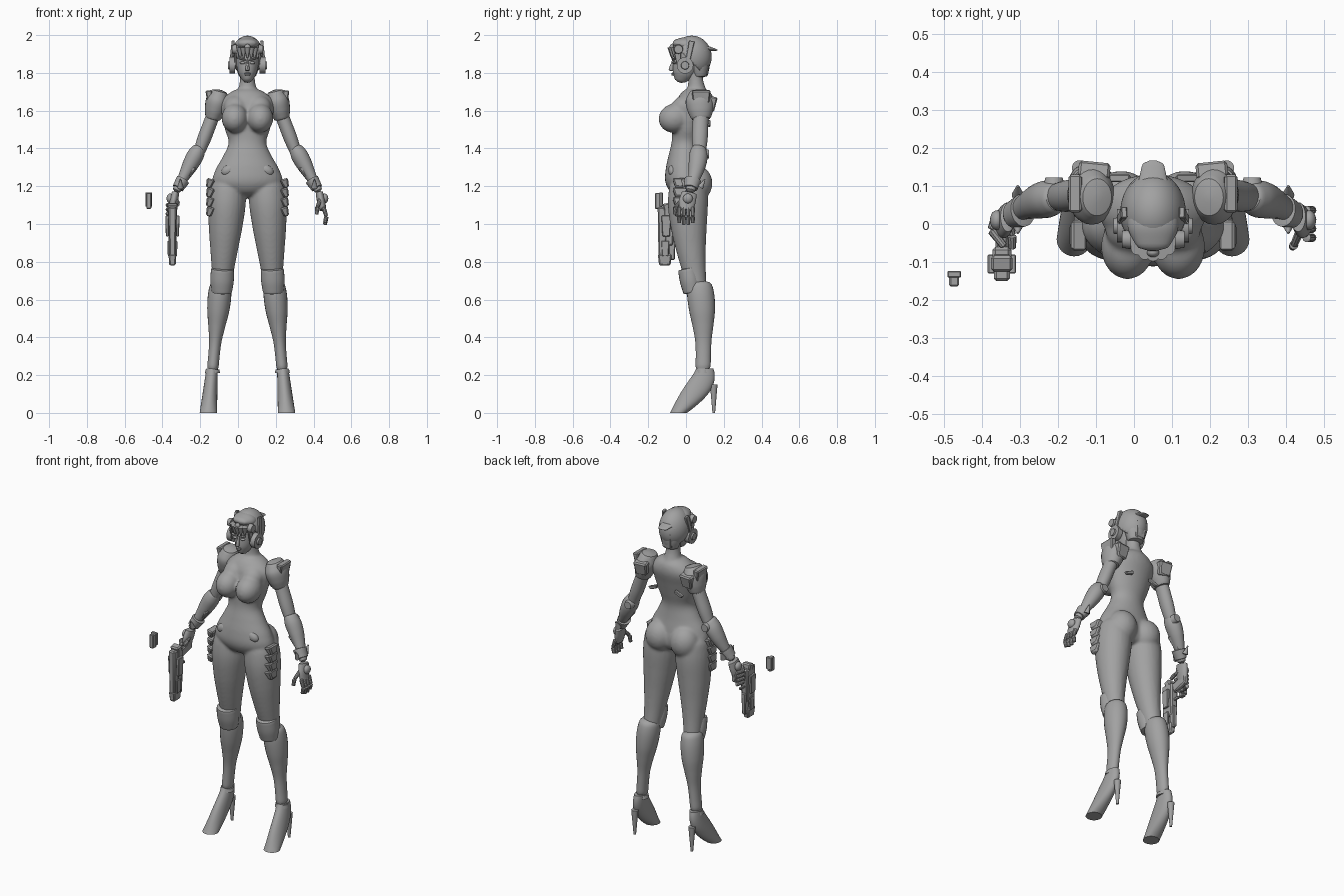
import bpy, bmesh, math
from mathutils import Euler, Matrix, Vector

if "Cube" in bpy.data.objects:
    bpy.data.objects.remove(bpy.data.objects["Cube"])

BODY_CENTRE = 0.05
X_AXIS = Vector((1, 0, 0))
Y_AXIS = Vector((0, 1, 0))
BACKWARD = (math.pi / 2, 0, 0)
SIDEWAYS = (0, math.pi / 2, 0)

GREY = (0.36, 0.36, 0.36, 1)
grey = bpy.data.materials.new("plain grey")
grey.use_nodes = True
grey.diffuse_color = GREY
grey.node_tree.nodes["Principled BSDF"].inputs["Base Color"].default_value = GREY


def finish(bm, name, pair=False):
    """Turn a bmesh into an object; a pair is mirrored across the body."""
    bmesh.ops.recalc_face_normals(bm, faces=bm.faces)
    mesh = bpy.data.meshes.new(name)
    bm.to_mesh(mesh)
    bm.free()
    mesh.materials.append(grey)
    part = bpy.data.objects.new(name, mesh)
    part.location.x = BODY_CENTRE
    bpy.context.collection.objects.link(part)
    bpy.ops.object.select_all(action='DESELECT')
    part.select_set(True)
    bpy.context.view_layer.objects.active = part
    bpy.ops.object.shade_smooth_by_angle(angle=math.radians(35))
    if pair:
        part.modifiers.new("other side", 'MIRROR').use_mirror_merge = False
    return part


def loft(name, rings, pair=False, sides=24):
    """Skin a list of ellipses, each a centre and two half-axis vectors."""
    bm = bmesh.new()
    angles = [math.tau * k / sides for k in range(sides)]
    loops = [[bm.verts.new(centre + across * math.cos(a) + deep * math.sin(a)) for a in angles]
             for centre, across, deep in rings]
    for low, high in zip(loops, loops[1:]):
        for k in range(sides):
            bm.faces.new((low[k - 1], low[k], high[k], high[k - 1]))
    bm.faces.new(loops[0])
    bm.faces.new(loops[-1])
    return finish(bm, name, pair)


def smooth_value(values, t):
    """Read a smooth curve through evenly spaced values at t from start to end."""
    last = len(values) - 1
    i = min(int(t * last), last - 1)
    f = t * last - i
    a, b, c, d = values[max(i - 1, 0)], values[i], values[i + 1], values[min(i + 2, last)]
    return b + f * (c - a + f * (2*a - 5*b + 4*c - d + f * (3*b - 3*c + d - a))) / 2


def limb(name, start, end, widths, depth=1, extra=0, bow=0, pair=False, sides=24):
    """Round-ended limb with smoothly varying widths; bow bends it along y."""
    start, end = Vector(start), Vector(end)
    direction = (end - start).normalized()
    deep = direction.cross(X_AXIS).normalized()
    across = deep.cross(direction)
    steps = 6 * len(widths)
    rings = []
    for k in range(steps + 1):
        t = k / steps
        cap = max(0.3, math.sqrt(1 - abs(2*t - 1) ** 24))
        width = smooth_value(widths, t)
        centre = start.lerp(end, t) + Y_AXIS * bow * math.sin(math.pi * t)
        rings.append((centre, across * width * cap, deep * (width * depth + extra) * cap))
    return loft(name, rings, pair, sides)


def place(centre, size, turn):
    return Matrix.LocRotScale(Vector(centre), Euler(turn), Vector(size))


def blob(name, centre, size, turn=(0, 0, 0), pair=False):
    bm = bmesh.new()
    bmesh.ops.create_uvsphere(bm, u_segments=24, v_segments=16, radius=1,
                              matrix=place(centre, size, turn))
    return finish(bm, name, pair)


def box(name, centre, size, turn=(0, 0, 0), taper=0.8, pair=False):
    """Chamfered box, narrower at the bottom by the taper."""
    bm = bmesh.new()
    bmesh.ops.create_cube(bm, size=1)
    for v in bm.verts:
        if v.co.z < 0:
            v.co.xy *= taper
    bmesh.ops.transform(bm, matrix=place(centre, size, turn), verts=bm.verts)
    bmesh.ops.bevel(bm, geom=bm.edges[:], offset=min(size) / 6, segments=1, affect='EDGES')
    return finish(bm, name, pair)


def cone(name, centre, base, tip, length, turn=(0, 0, 0), pair=False):
    bm = bmesh.new()
    bmesh.ops.create_cone(bm, cap_ends=True, segments=20, radius1=base, radius2=tip,
                          depth=length, matrix=place(centre, (1, 1, 1), turn))
    return finish(bm, name, pair)


# Joints of the left side
hip, knee, ankle = (Vector(p) for p in ((.1, .01, 1.25), (.14, .07, .7), (.185, .09, .22)))
shoulder, elbow, wrist = (Vector(p) for p in ((.165, .08, 1.62), (.26, .07, 1.37), (.38, .02, 1.17)))

# Body skin: trunk, neck, bust, seat and thighs fused into one surface
body = limb("body", (0, 0, 1.14), (0, .06, 1.72), [.12, .185, .17, .13, .1, .12, .135, .14, .08],
            depth=.36, extra=.04, bow=-.03, pair=True, sides=32)
skin = [
    body,
    limb("neck", (0, .06, 1.65), (0, .045, 1.84), [.07, .042, .04]),
    limb("thigh", hip, knee - Vector((0, 0, .1)), [.09, .1, .09, .073, .056, .045], depth=1.07, bow=-.02),
    blob("breast", (.067, -.06, 1.56), (.07, .086, .077), (.25, 0, 0)),
    blob("upper_breast", (.06, -.01, 1.62), (.066, .07, .06), (.5, 0, 0)),
    blob("buttock", (.083, .055, 1.215), (.085, .085, .095)),
]
bpy.context.view_layer.update()
for piece in skin:
    piece.select_set(True)
bpy.context.view_layer.objects.active = body
bpy.ops.object.join()
fuse = body.modifiers.new("fuse", 'REMESH')
fuse.mode, fuse.voxel_size, fuse.use_smooth_shade = 'VOXEL', 0.008, True
relax = body.modifiers.new("relax", 'SMOOTH')
relax.iterations = 8

# Lower legs and knees
limb("shins", knee, ankle, [.055, .062, .058, .045, .033, .03, .031], extra=.01, bow=.01, pair=True)
limb("knee_pads", (.132, .01, .77), (.137, .037, .63), [.06, .062, .054], depth=.9, pair=True)
cone("ankle_cuffs", ankle, .04, .036, .02, pair=True)

# Shoes: sections slide forward and widen down to a flat sole
shoe_rings = []
for k in range(17):
    t = k / 16
    centre = Vector((.187 + .02 * t, .1 - .14 * t ** 1.6, .235 * (1 - t)))
    shoe_rings.append((centre, X_AXIS * (.03 + .016 * t), Y_AXIS * (.045 + .03 * math.sin(math.pi * t))))
loft("shoes", shoe_rings, pair=True)
cone("heels", (.193, .147, .075), .007, .02, .15, pair=True)

# Layered hip plates
for row in range(4):
    box("hip_plates", (.2, -.03, 1.215 - .05 * row), (.045, .085, .05), (0, -.3, 0), taper=.6, pair=True)
blob("hip_panels", (.1, -.07, 1.285), (.04, .024, .028), (0, .5, 0), pair=True)

# Shoulder armour and shoulder blades
limb("shoulder_pads", (.185, .08, 1.55), (.145, .07, 1.71), [.04, .055, .06, .04], depth=1.25, pair=True)
box("shoulder_fins", (.2, .08, 1.665), (.035, .1, .085), (0, .12, 0), pair=True)
box("shoulder_back_plates", (.155, .135, 1.635), (.085, .045, .08), (-.2, 0, .1), pair=True)
box("shoulder_blade_plates", (.085, .12, 1.53), (.06, .02, .02), (0, .4, 0), pair=True)

# Arms and armour
limb("upper_arms", shoulder, elbow, [.036, .036, .036, .03], depth=1.15, pair=True)
limb("forearms", elbow + Vector((-.01, 0, .04)), wrist, [.035, .045, .042, .033, .024, .023],
     extra=.004, bow=.01, pair=True)
cone("elbow_discs", elbow + Y_AXIS * .04, .022, .03, .025, BACKWARD, pair=True)
box("forearm_plates", elbow.lerp(wrist, .5), (.06, .05, .1), (0, -.6, 0), pair=True)
limb("wrist_cuffs", elbow.lerp(wrist, .66), elbow.lerp(wrist, .92), [.037, .03], depth=1.2, pair=True)
for way in (-1, 1):
    cone("wrist_spikes", (.355, .038 + .05 * way, 1.215), .016, .003, .05, (-.5 * way, 0, 0), pair=True)

# Hands
limb("palms", wrist, (.4, 0, 1.07), [.02, .022, .018], depth=2, bow=-.003, pair=True)
blob("hand_studs", (.41, .01, 1.135), (.018, .026, .026), pair=True)


def finger(name, points):
    for a, b in zip(points, points[1:]):
        limb(name, a, b, [.012, .011, .01], sides=10)


for i in range(4):
    # Free hand hangs with curled fingers; gun hand closes round the grip
    y = .036 - .024 * i
    finger("left_fingers", [(.402, y, 1.09), (.418, y, 1.04), (.41, y, .99 + .01 * abs(i - 1.5))])
    z = 1.1 - .023 * i
    finger("right_fingers", [(-.41, .03, z), (-.425, -.015, z), (-.39, -.06, z)])
finger("left_thumb", [(.385, -.02, 1.13), (.37, -.055, 1.09), (.366, -.06, 1.05)])
finger("right_thumb", [(-.38, .01, 1.13), (-.37, -.03, 1.115), (-.37, -.065, 1.1)])

# Pistol pointing down
gun = -.397
box("gun_grip", (gun, -.015, 1.06), (.034, .12, .055), (.25, 0, 0))
box("gun_frame", (gun, -.09, .985), (.05, .06, .2))
box("gun_slide", (gun, -.125, .94), (.042, .05, .3))
box("gun_rear", (gun, -.1, 1.085), (.058, .045, .05), (.2, 0, 0))
box("gun_muzzle", (gun, -.112, .81), (.042, .075, .06))
box("gun_rail", (gun, -.075, .875), (.03, .04, .13))
box("gun_trigger_guard", (gun, -.045, .98), (.014, .05, .014))
for way in (-1, 1):
    box("gun_side_plate", (gun + .028 * way, -.105, .99), (.018, .05, .11))
    box("gun_lower_plate", (gun + .02 * way, -.11, .87), (.012, .04, .08))

# Loose magazine floating beside the gun
box("magazine", (-.522, -.146, 1.122), (.026, .036, .085), taper=1)
box("magazine_lip", (-.522, -.132, 1.13), (.036, .018, .075), taper=1)

# Face
limb("face", (0, -.035, 1.75), (0, .03, 1.96), [.022, .045, .057, .063, .065, .05], depth=1.25, bow=.01)
limb("nose", (0, -.08, 1.81), (0, -.066, 1.87), [.011, .01, .007, .006], depth=1.2, sides=12)
for z in (1.79, 1.797):
    blob("lips", (0, -.068, z), (.016, .009, .005))
blob("eyes", (.026, -.062, 1.853), (.015, .01, .007), pair=True)
blob("brows", (.027, -.066, 1.872), (.02, .01, .005), (0, -.2, 0), pair=True)

# Helmet shell, cut open over the face
bm = bmesh.new()
bmesh.ops.create_uvsphere(bm, u_segments=40, v_segments=28, radius=1,
                          matrix=place((0, .03, 1.885), (.086, .106, .112), (0, 0, 0)))
bmesh.ops.bisect_plane(bm, geom=bm.verts[:] + bm.edges[:] + bm.faces[:], clear_inner=True,
                       plane_co=(0, -.03, 1.915), plane_no=(0, 1, 1))
shell = finish(bm, "helmet")
shell.modifiers.new("thickness", 'SOLIDIFY').thickness = .01
limb("crest", (0, -.07, 1.96), (0, .167, 1.92), [.04, .066, .06, .04, .028], depth=.9, extra=-.02)
limb("helmet_back", (0, .075, 1.775), (0, .07, 1.93), [.045, .06, .068, .07], depth=.85)
box("nape_plate", (0, .11, 1.84), (.075, .03, .1), (-.1, 0, 0))

# Ear pieces, temple studs and hair
cone("ear_discs", (.08, -.005, 1.84), .044, .044, .03, SIDEWAYS, pair=True)
cone("ear_hubs", (.094, -.005, 1.84), .024, .02, .02, SIDEWAYS, pair=True)
box("ear_fins", (.082, .02, 1.915), (.016, .03, .11), (-.2, -.12, 0), pair=True)
cone("temple_studs", (.07, -.04, 1.925), .026, .022, .024, SIDEWAYS, pair=True)
box("side_locks", (.063, -.04, 1.865), (.012, .035, .08), (.1, 0, 0), taper=.5, pair=True)
for i in range(-3, 4):
    turn = i * .3
    cone("fringe_lock", (.07 * math.sin(turn), .015 - .093 * math.cos(turn), 1.905),
         .003, .017, .06, (.1, 0, turn))
blob("brow_gem", (0, -.075, 1.935), (.016, .012, .018))
